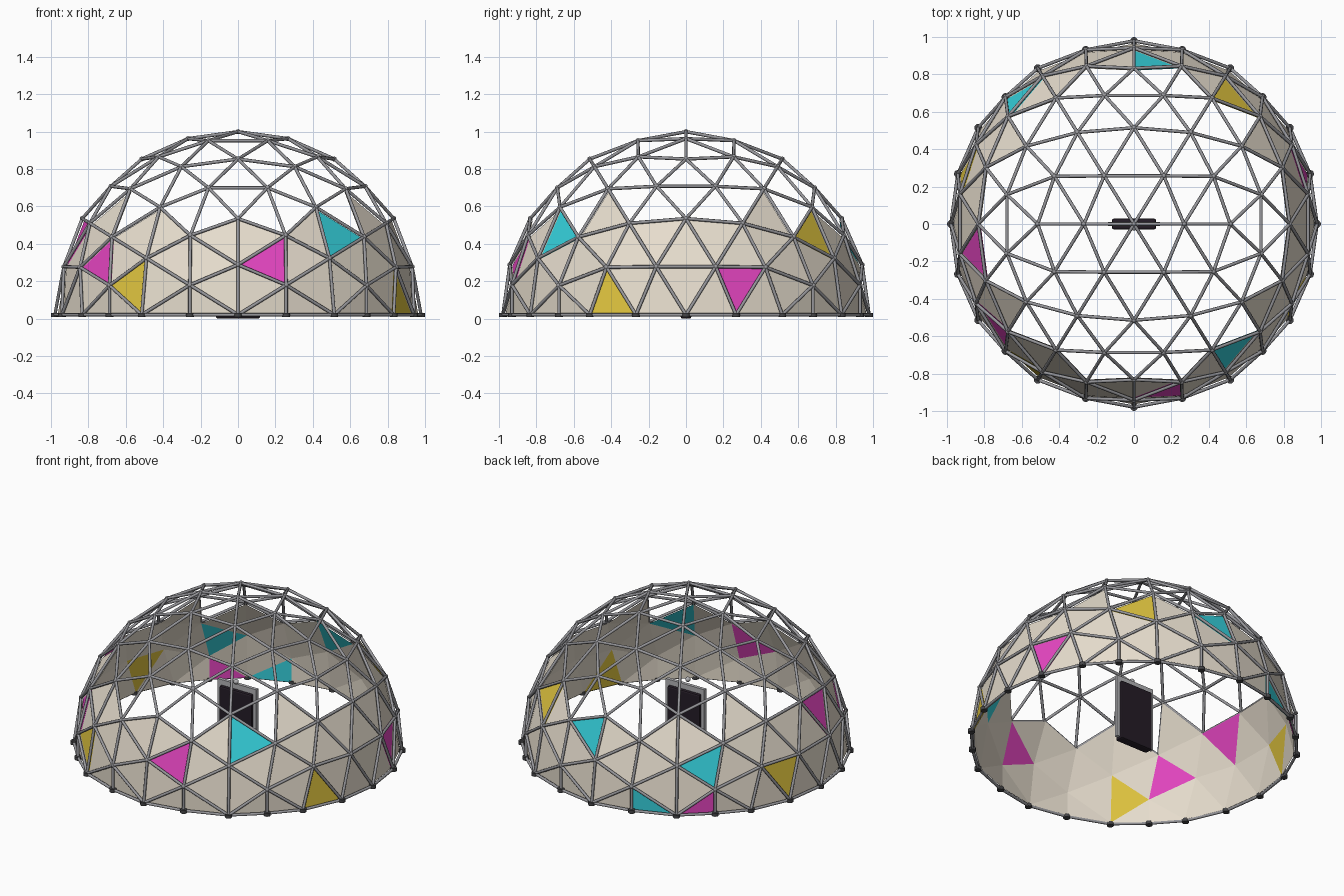
import bpy, bmesh, math
from mathutils import Vector, Matrix

if "Cube" in bpy.data.objects:
    bpy.data.objects.remove(bpy.data.objects["Cube"])

R, BASE = 0.979, 0.02        # dome radius, height of the base ring


def material(name, rgb):
    m = bpy.data.materials.new(name)
    m.diffuse_color = (*rgb, 1)
    m.use_nodes = True
    m.node_tree.nodes["Principled BSDF"].inputs["Base Color"].default_value = m.diffuse_color
    return m


STEEL = material("steel grey", (0.31, 0.31, 0.33))
FOOT = material("dark grey", (0.06, 0.06, 0.065))
BEIGE = material("beige", (0.79, 0.72, 0.61))
MAGENTA = material("magenta", (0.78, 0.06, 0.53))
CYAN = material("cyan", (0.035, 0.62, 0.70))
YELLOW = material("yellow", (0.75, 0.56, 0.05))
FRAME = material("light grey", (0.45, 0.45, 0.47))
BLACK = material("near black", (0.018, 0.012, 0.020))


def finish(bm, name, mats, smooth=False):
    me = bpy.data.meshes.new(name)
    bm.to_mesh(me)
    bm.free()
    for m in mats:
        me.materials.append(m)
    ob = bpy.data.objects.new(name, me)
    bpy.context.collection.objects.link(ob)
    if smooth:
        bpy.ops.object.select_all(action='DESELECT')
        ob.select_set(True)
        bpy.context.view_layer.objects.active = ob
        bpy.ops.object.shade_smooth_by_angle(angle=math.radians(50))
    return ob


def box(name, size, centre, mat, bevel=0.0):
    bm = bmesh.new()
    bmesh.ops.create_cube(bm, size=1)
    bmesh.ops.scale(bm, vec=size, verts=bm.verts)
    bmesh.ops.translate(bm, vec=centre, verts=bm.verts)
    if bevel:
        bmesh.ops.bevel(bm, geom=bm.edges[:], offset=bevel, segments=2,
                        affect='EDGES', profile=0.5)
    return finish(bm, name, [mat])


# Geodesic lattice: icosahedron with an edge on top, halved twice, cut at the equator
phi = (1 + 5 ** 0.5) / 2
dome = bmesh.new()
for a in (-1, 1):
    for b in (-phi, phi):
        for co in ((a, 0, b), (0, b, a), (b, a, 0)):
            dome.verts.new(Vector(co).normalized())
bmesh.ops.convex_hull(dome, input=dome.verts[:])
for _ in range(2):
    bmesh.ops.subdivide_edges(dome, edges=dome.edges[:], cuts=1, use_grid_fill=True)
    for v in dome.verts:
        v.co.normalize()
bmesh.ops.bisect_plane(dome, geom=dome.verts[:] + dome.edges[:] + dome.faces[:], dist=1e-4,
                       plane_co=(0, 0, 0), plane_no=(0, 0, 1), clear_inner=True)
for v in dome.verts:
    v.co = v.co * R + Vector((0, 0, BASE))
bmesh.ops.recalc_face_normals(dome, faces=dome.faces[:])
for f in dome.faces:
    if f.normal.dot(f.calc_center_median()) < 0:
        f.normal_flip()

# Struts along every lattice edge
struts = bmesh.new()
for e in dome.edges:
    p, q = e.verts[0].co, e.verts[1].co
    rot = (q - p).to_track_quat('Z', 'Y').to_matrix().to_4x4()
    bmesh.ops.create_cone(struts, cap_ends=True, segments=8, radius1=0.009, radius2=0.009,
                          depth=(q - p).length, matrix=Matrix.Translation((p + q) / 2) @ rot)
finish(struts, "dome_struts", [STEEL], True)

# Ball hubs on the nodes, flat round feet on the base ring
hubs, feet = bmesh.new(), bmesh.new()
for v in dome.verts:
    if v.co.z > BASE + 0.01:
        bmesh.ops.create_icosphere(hubs, subdivisions=2, radius=0.0135,
                                   matrix=Matrix.Translation(v.co))
    else:
        bmesh.ops.create_cone(feet, cap_ends=True, segments=12, radius1=0.021, radius2=0.021,
                              depth=0.022,
                              matrix=Matrix.Translation((v.co.x, v.co.y, 0.018)))
finish(hubs, "dome_hubs", [STEEL], True)
finish(feet, "base_feet", [FOOT], True)

# Cover panels on the lower triangles, with a few accent colours
accents = (
    (1, (-0.73, -0.60, 0.30)), (1, (0.18, -0.90, 0.31)), (1, (-0.85, -0.16, 0.44)),
    (1, (0.92, 0.28, 0.20)), (1, (-0.62, 0.73, 0.07)),
    (2, (0.53, -0.68, 0.45)), (2, (0.09, 0.88, 0.42)), (2, (-0.61, 0.69, 0.32)),
    (2, (-0.35, 0.89, 0.07)),
    (3, (-0.56, -0.78, 0.17)), (3, (0.89, -0.39, 0.11)), (3, (0.52, 0.68, 0.46)),
    (3, (-0.88, 0.27, 0.17)),
)
limit = BASE + 0.545 * R
bmesh.ops.delete(dome, context='FACES',
                 geom=[f for f in dome.faces if f.calc_center_median().z > limit])
for index, spot in accents:
    near = min(dome.faces, key=lambda f: (f.calc_center_median() - Vector(spot)).length)
    near.material_index = index
# the cover hangs just inside the struts
for v in dome.verts:
    v.co = (v.co - Vector((0, 0, BASE))) * 0.985 + Vector((0, 0, BASE))
finish(dome, "cover_panels", [BEIGE, MAGENTA, CYAN, YELLOW])

# Standing screen in the middle: grey board, dark slab through it, small ball on top
box("screen_board", (0.28, 0.022, 0.415), (0, 0, 0.2225), FRAME)
box("screen_slab", (0.236, 0.058, 0.395), (0, 0, 0.1975), BLACK, 0.01)
ball = bmesh.new()
bmesh.ops.create_uvsphere(ball, u_segments=16, v_segments=8, radius=0.016,
                          matrix=Matrix.Translation((0, -0.02, 0.45)))
finish(ball, "screen_ball", [FRAME], True)
